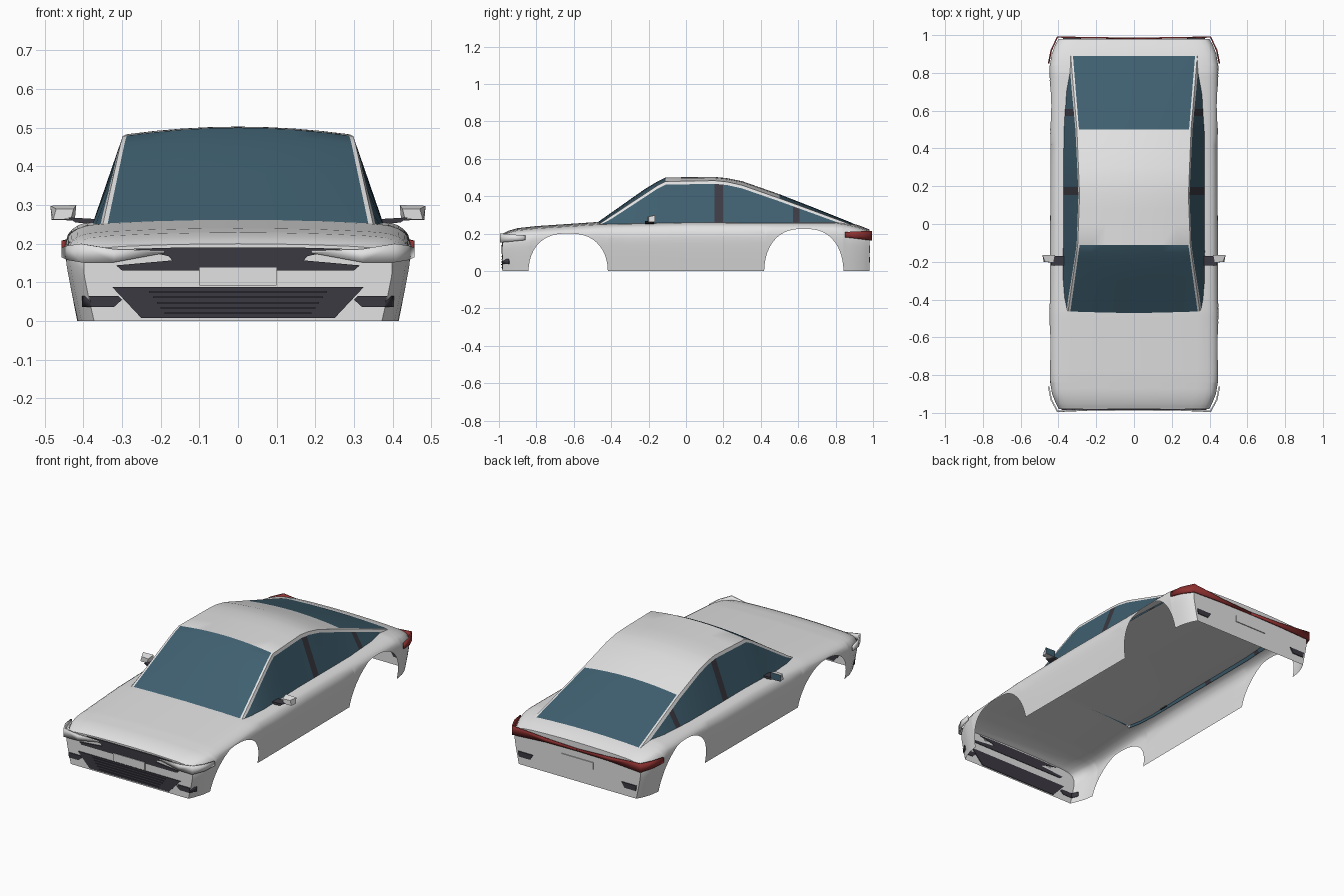
import bpy, bmesh, math
from mathutils import Vector

cube = bpy.data.objects.get("Cube")
if cube:
    bpy.data.objects.remove(cube)


def material(name, rgb):
    m = bpy.data.materials.new(name)
    m.use_nodes = True
    m.diffuse_color = (*rgb, 1)
    m.node_tree.nodes["Principled BSDF"].inputs["Base Color"].default_value = (*rgb, 1)
    return m


PAINT = material("white paint", (0.76, 0.76, 0.76))
GLASS = material("blue tinted glass", (0.05, 0.115, 0.16))
DARK = material("dark trim", (0.045, 0.042, 0.055))
RED = material("red lamp", (0.27, 0.03, 0.03))


def lerp(table, v):
    """Piecewise linear lookup in a list of (key, value) pairs."""
    if v <= table[0][0]:
        return table[0][1]
    for (a, p), (b, q) in zip(table, table[1:]):
        if v <= b:
            return p + (q - p) * (v - a) / (b - a)
    return table[-1][1]


def finish(name, bm, mats, angle=30, recalc=True):
    if recalc:
        bmesh.ops.recalc_face_normals(bm, faces=bm.faces)
    me = bpy.data.meshes.new(name)
    bm.to_mesh(me)
    bm.free()
    for m in mats:
        me.materials.append(m)
    me.shade_smooth()
    me.set_sharp_from_angle(angle=math.radians(angle))
    ob = bpy.data.objects.new(name, me)
    bpy.context.collection.objects.link(ob)
    return ob


def loft(bm, rows, rule=lambda i, j, n: 0):
    """Skin a list of equal-length point rows; rule picks the material."""
    grid = [[bm.verts.new(p) for p in row] for row in rows]
    for i in range(len(grid) - 1):
        n = len(grid[i]) - 1
        for j in range(n):
            f = bm.faces.new((grid[i][j], grid[i + 1][j], grid[i + 1][j + 1], grid[i][j + 1]))
            f.material_index = rule(i, j, n)
    return grid


def mirrored(half):
    """Full row from right side to left side; half ends on the centre line."""
    return [Vector((-p.x, p.y, p.z)) for p in half] + [p.copy() for p in reversed(half[:-1])]


# Lower body: sections along the length, with the lower edge rising over the wheels
WIDTH = [(-0.98, 0.40), (-0.95, 0.415), (-0.9, 0.435), (-0.84, 0.445), (-0.4, 0.447),
         (0.4, 0.443), (0.84, 0.447), (0.9, 0.437), (0.95, 0.418), (0.98, 0.40)]
TOP = [(-0.98, 0.2), (-0.95, 0.215), (-0.9, 0.229), (-0.8, 0.24), (-0.47, 0.262),
       (0, 0.272), (0.8, 0.27), (0.88, 0.257), (0.93, 0.242), (0.98, 0.222)]
SECTION = [(0, 0.93), (0.35, 0.97), (0.6, 0.995), (0.74, 1), (0.83, 0.985), (0.87, 0.965)]
DECK = [(0.91, 0.93), (0.945, 0.87), (0.965, 0.75), (0.985, 0.5), (0.996, 0.25), (1, 0)]
ARCHES = [(-0.63, 0.2), (0.63, 0.225)]
ARCH_R = 0.212


def lower_edge(y):
    for centre, high in ARCHES:
        u = abs(y - centre) / ARCH_R
        if u < 1:
            return high * math.sqrt(1 - u ** 2.6)
    return 0.0


def body_row(y):
    w, t, zb = lerp(WIDTH, y), lerp(TOP, y), lower_edge(y)
    half = []
    for k in range(9):
        z = zb + (SECTION[-1][0] * t - zb) * k / 8
        half.append(Vector((w * lerp(SECTION, z / t), y, z)))
    half += [Vector((w * fx, y, t * fz)) for fz, fx in DECK]
    return mirrored(half)


stations = {-0.98, -0.965, -0.95, -0.925, -0.9, -0.87, -0.3, -0.15, 0, 0.15, 0.3,
            0.87, 0.9, 0.93, 0.95, 0.965, 0.98}
for centre, _ in ARCHES:
    stations |= {round(centre - ARCH_R * math.cos(math.pi * k / 24), 4) for k in range(25)}
bm = bmesh.new()
grid = loft(bm, [body_row(y) for y in sorted(stations)])
bm.faces.new(grid[0])
bm.faces.new(grid[-1])
finish("body_shell", bm, [PAINT], 40)

# Cabin: roof, windscreen, rear window, side windows and pillars
CENTRE_Z = [(-0.47, 0.262), (-0.22, 0.438), (-0.15, 0.48), (-0.11, 0.5), (0.15, 0.503), (0.22, 0.496),
            (0.3, 0.48), (0.5, 0.41), (0.7, 0.332), (0.89, 0.256)]
EDGE_Z = [(-0.47, 0.247), (-0.22, 0.412), (-0.15, 0.458), (-0.11, 0.478), (0.15, 0.483), (0.22, 0.476),
          (0.3, 0.458), (0.5, 0.388), (0.8, 0.278), (0.89, 0.245)]
EDGE_X = [(-0.47, 0.35), (-0.11, 0.298), (0.15, 0.288), (0.5, 0.302), (0.89, 0.335)]
BELT_X = [(-0.47, 0.358), (-0.4, 0.372), (-0.3, 0.38), (0.5, 0.38), (0.7, 0.37), (0.89, 0.337)]
PILLARS = [(0.153, 0.197), (0.572, 0.608)]
cabin_y = [-0.47, -0.4, -0.3, -0.22, -0.18, -0.15, -0.11, 0, 0.08, 0.153, 0.197, 0.22, 0.26,
           0.3, 0.4, 0.5, 0.572, 0.608, 0.7, 0.8, 0.84, 0.89]


def cabin_row(y):
    zc, ze, xe = lerp(CENTRE_Z, y), lerp(EDGE_Z, y), lerp(EDGE_X, y)
    edge = Vector((xe, y, ze))
    belt = Vector((lerp(BELT_X, y), y, min(0.24, ze - 0.004)))
    frame = edge.lerp(belt, 0.018 / max((belt - edge).length, 0.02))
    half = [belt, frame, edge]
    for f in (0.965, 0.75, 0.5, 0.25, 0):
        half.append(Vector((xe * f, y, zc + (ze - zc) * f * f)))
    return mirrored(half)


def cabin_rule(i, j, n):
    y = (cabin_y[i] + cabin_y[i + 1]) / 2
    j = min(j, n - 1 - j)
    if j == 0:
        return 2 if any(a < y < b for a, b in PILLARS) else 1
    return 1 if j > 2 and not -0.11 < y < 0.5 else 0


bm = bmesh.new()
loft(bm, [cabin_row(y) for y in cabin_y], cabin_rule)
finish("cabin", bm, [PAINT, GLASS, DARK], 25)


def plate(name, outline, y, mat, depth=0.008):
    """Thin upright plate from an (x, z) outline."""
    bm = bmesh.new()
    rows = [[Vector((x, yy, z)) for x, z in outline + outline[:1]] for yy in (y - depth / 2, y + depth / 2)]
    loft(bm, rows)
    bmesh.ops.remove_doubles(bm, verts=bm.verts, dist=1e-5)
    bmesh.ops.holes_fill(bm, edges=bm.edges, sides=0)
    return finish(name, bm, [mat])


def both(half):
    """Close an outline given for its +x half, listed from top to bottom."""
    return half + [(-x, z) for x, z in reversed(half)]


def box(x, low, high):
    return both([(x, high), (x, low)])


# Front grilles, slats and number plates
plate("upper_grille", both([(0.16, 0.19), (0.27, 0.187), (0.18, 0.168), (0.17, 0.157),
                            (0.315, 0.144), (0.30, 0.131)]), -0.981, DARK)
plate("lower_grille", both([(0.325, 0.088), (0.25, 0.008)]), -0.98, DARK)
for k in range(5):
    z = 0.018 + 0.014 * k
    plate(f"grille_slat_{k + 1}", box(0.19 + 0.01 * k, z, z + 0.004), -0.984, DARK)
plate("front_number_plate", box(0.1, 0.092, 0.138), -0.984, PAINT)
plate("rear_number_plate", box(0.1, 0.095, 0.135), 0.981, PAINT)


def band(name, path, mat):
    """Thin lamp strip along (x, y, low, high) points."""
    bm = bmesh.new()
    loft(bm, [[Vector((x, y, lo)), Vector((x, y, hi))] for x, y, lo, hi in path])
    ob = finish(name, bm, [mat])
    mod = ob.modifiers.new("thickness", 'SOLIDIFY')
    mod.thickness = 0.008
    mod.offset = 0


# Lamps and vents on both sides
for side, s in (("left", 1), ("right", -1)):
    band(f"{side}_headlight", [(s * x, y, a, b) for x, y, a, b in (
        (0.19, -0.982, 0.176, 0.182), (0.32, -0.988, 0.152, 0.186), (0.405, -0.992, 0.152, 0.2),
        (0.438, -0.93, 0.158, 0.195), (0.452, -0.86, 0.165, 0.19))], PAINT)
    band(f"{side}_tail_light", [(s * x, y, a, b) for x, y, a, b in (
        (0, 0.984, 0.176, 0.188), (0.2, 0.985, 0.174, 0.196), (0.405, 0.99, 0.163, 0.213),
        (0.438, 0.92, 0.172, 0.212), (0.452, 0.85, 0.18, 0.208))], RED)
    plate(f"{side}_front_vent", [(s * x, z) for x, z in (
        (0.385, 0.065), (0.31, 0.065), (0.30, 0.055), (0.32, 0.037), (0.38, 0.037))], -0.981, DARK)
    band(f"{side}_vent_return", [(s * 0.378, -0.982, 0.037, 0.065), (s * 0.4, -0.945, 0.037, 0.065)], DARK)
    plate(f"{side}_rear_reflector", [(s * x, z) for x, z in (
        (0.375, 0.075), (0.28, 0.075), (0.3, 0.045), (0.37, 0.045))], 0.981, DARK)

    # Door mirror: painted housing, glass on its back face, dark arm
    bm = bmesh.new()
    rows = [[Vector((s * x, y, z)) for x, y, z in ring] for ring in (
        ((0.432, -0.205, 0.264), (0.478, -0.2, 0.262), (0.47, -0.2, 0.29), (0.425, -0.205, 0.29), (0.432, -0.205, 0.264)),
        ((0.422, -0.165, 0.26), (0.482, -0.165, 0.262), (0.485, -0.165, 0.298), (0.418, -0.165, 0.3), (0.422, -0.165, 0.26)))]
    loft(bm, rows)
    bmesh.ops.remove_doubles(bm, verts=bm.verts, dist=1e-5)
    bmesh.ops.holes_fill(bm, edges=bm.edges, sides=0)
    for f in bm.faces:
        f.material_index = int(f.calc_center_median().y > -0.17)
    finish(f"{side}_mirror", bm, [PAINT, GLASS])
    plate(f"{side}_mirror_arm", [(s * x, z) for x, z in (
        (0.37, 0.25), (0.42, 0.255), (0.44, 0.268), (0.37, 0.264))], -0.195, DARK, 0.05)
